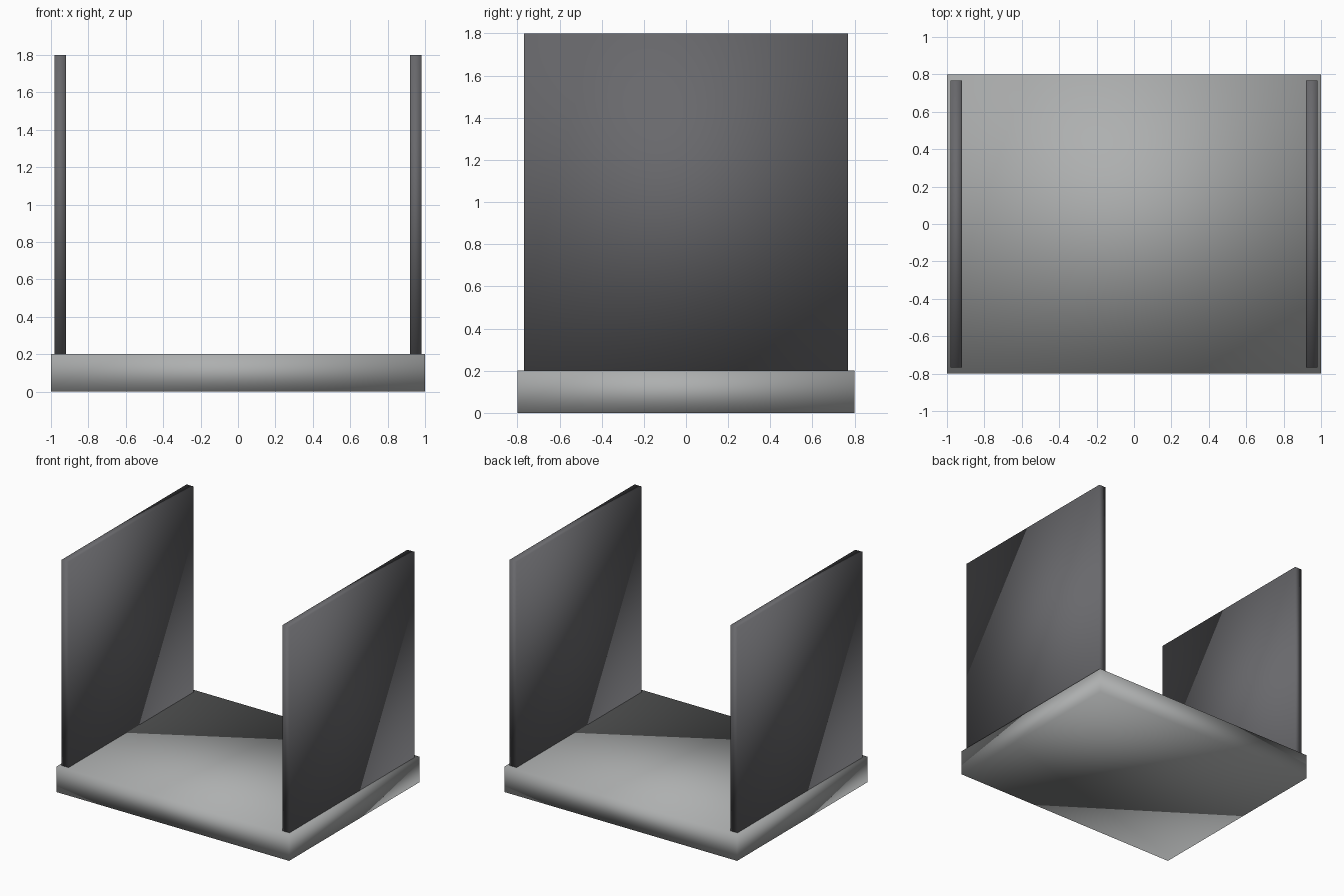
import bpy, bmesh
from mathutils import Matrix

if "Cube" in bpy.data.objects:
    bpy.data.objects.remove(bpy.data.objects["Cube"])


def material(name, color):
    m = bpy.data.materials.new(name)
    m.diffuse_color = (*color, 1)
    m.use_nodes = True
    m.node_tree.nodes["Principled BSDF"].inputs["Base Color"].default_value = m.diffuse_color
    return m


def box(name, size, center, mat):
    bm = bmesh.new()
    bmesh.ops.create_cube(bm, size=1, matrix=Matrix.Translation(center) @ Matrix.Diagonal((*size, 1)))
    for f in bm.faces:
        f.smooth = True  # soft normals shared around the corners
    mesh = bpy.data.meshes.new(name)
    bm.to_mesh(mesh)
    bm.free()
    mesh.materials.append(mat)
    ob = bpy.data.objects.new(name, mesh)
    bpy.context.collection.objects.link(ob)
    return ob


light_grey = material("light_grey", (0.42, 0.43, 0.43))
dark_grey = material("dark_grey", (0.14, 0.14, 0.15))

# Base slab
box("base_slab", (2.0, 1.6, 0.2), (0, 0, 0.1), light_grey)

# Upright side panels
for side, x in (("left", -0.95), ("right", 0.95)):
    box(side + "_panel", (0.06, 1.535, 1.6), (x, 0, 1.0), dark_grey)
